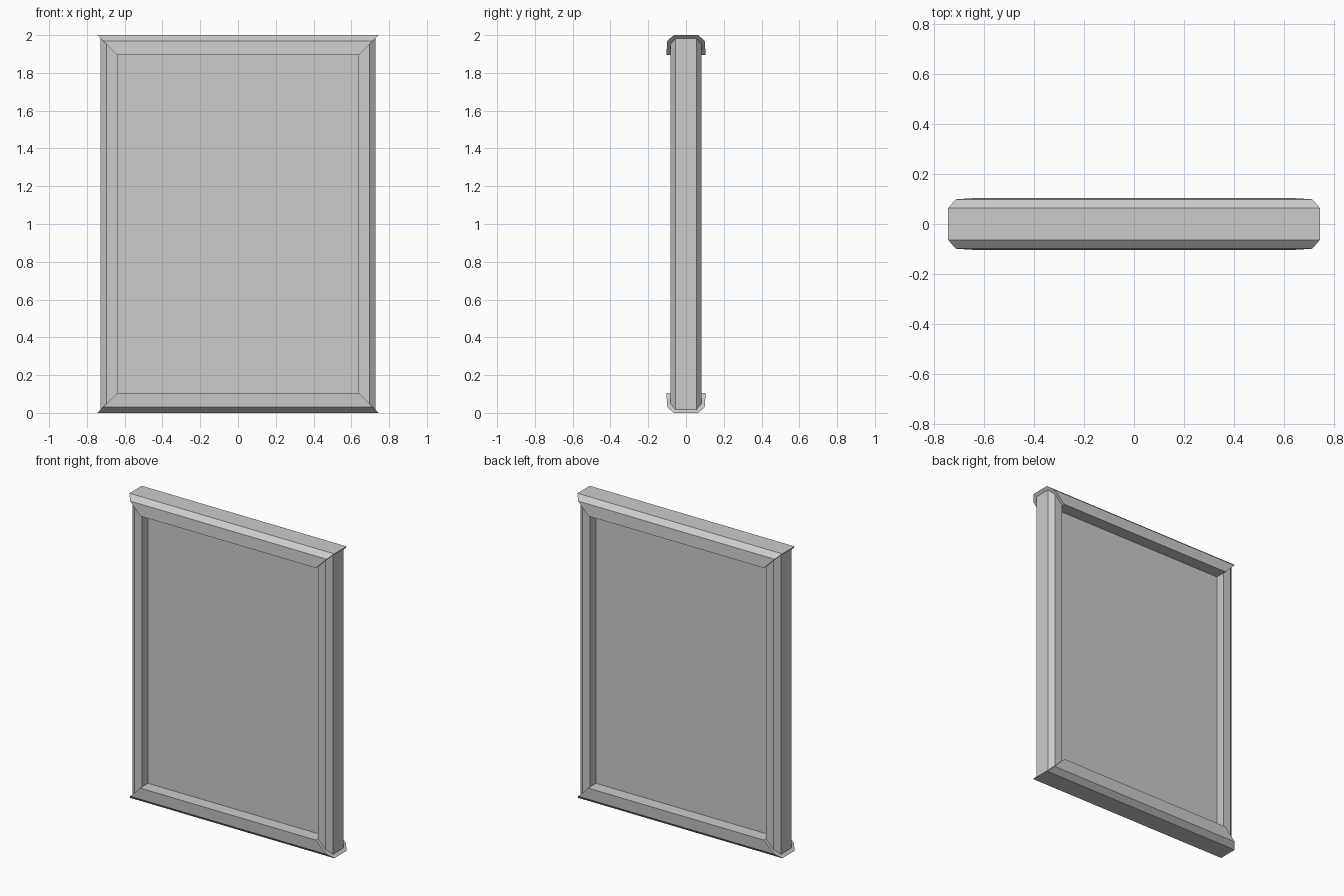
import bpy, bmesh
from mathutils import Matrix

if "Cube" in bpy.data.objects:
    bpy.data.objects.remove(bpy.data.objects["Cube"])

HALF_W, HALF_H = 0.745, 1.0   # outer corner of the frame
CENTRE = Matrix.Translation((0, 0, 1))

# Half cross-sections: (distance in from the outer edge, half thickness)
RAIL = [(0.0, 0.064), (0.03, 0.099), (0.106, 0.104)]
STILE = [(0.017, 0.055), (0.05, 0.083), (0.106, 0.083)]


def finish(name, bm):
    bmesh.ops.recalc_face_normals(bm, faces=bm.faces)
    mesh = bpy.data.meshes.new(name)
    bm.to_mesh(mesh)
    bm.free()
    obj = bpy.data.objects.new(name, mesh)
    bpy.context.collection.objects.link(obj)
    return obj


def mitred_bar(name, half_profile, half_length, offset, angle):
    """Bar along local x, its outer edge at z = offset, both ends cut at 45 degrees."""
    loop = half_profile + [(d, -y) for d, y in reversed(half_profile)]
    bm = bmesh.new()
    ends = [[bm.verts.new((s * (half_length - d), y, offset - d)) for d, y in loop]
            for s in (-1, 1)]
    for ring in ends:
        bm.faces.new(ring)
    n = len(loop)
    for i in range(n):
        j = (i + 1) % n
        bm.faces.new((ends[0][i], ends[0][j], ends[1][j], ends[1][i]))
    bm.transform(CENTRE @ Matrix.Rotation(angle, 4, 'Y'))
    finish(name, bm)


PI = 3.14159265
# Deep top and bottom rails
mitred_bar("top_rail", RAIL, HALF_W, HALF_H, 0)
mitred_bar("bottom_rail", RAIL, HALF_W, HALF_H, PI)

# Slimmer side stiles
mitred_bar("right_stile", STILE, HALF_H, HALF_W, PI / 2)
mitred_bar("left_stile", STILE, HALF_H, HALF_W, -PI / 2)

# Recessed centre panel, tucked slightly into the frame
bm = bmesh.new()
bmesh.ops.create_cube(bm, size=1)
bm.transform(CENTRE @ Matrix.Diagonal((1.30, 0.044, 1.81, 1)))
finish("panel", bm)
